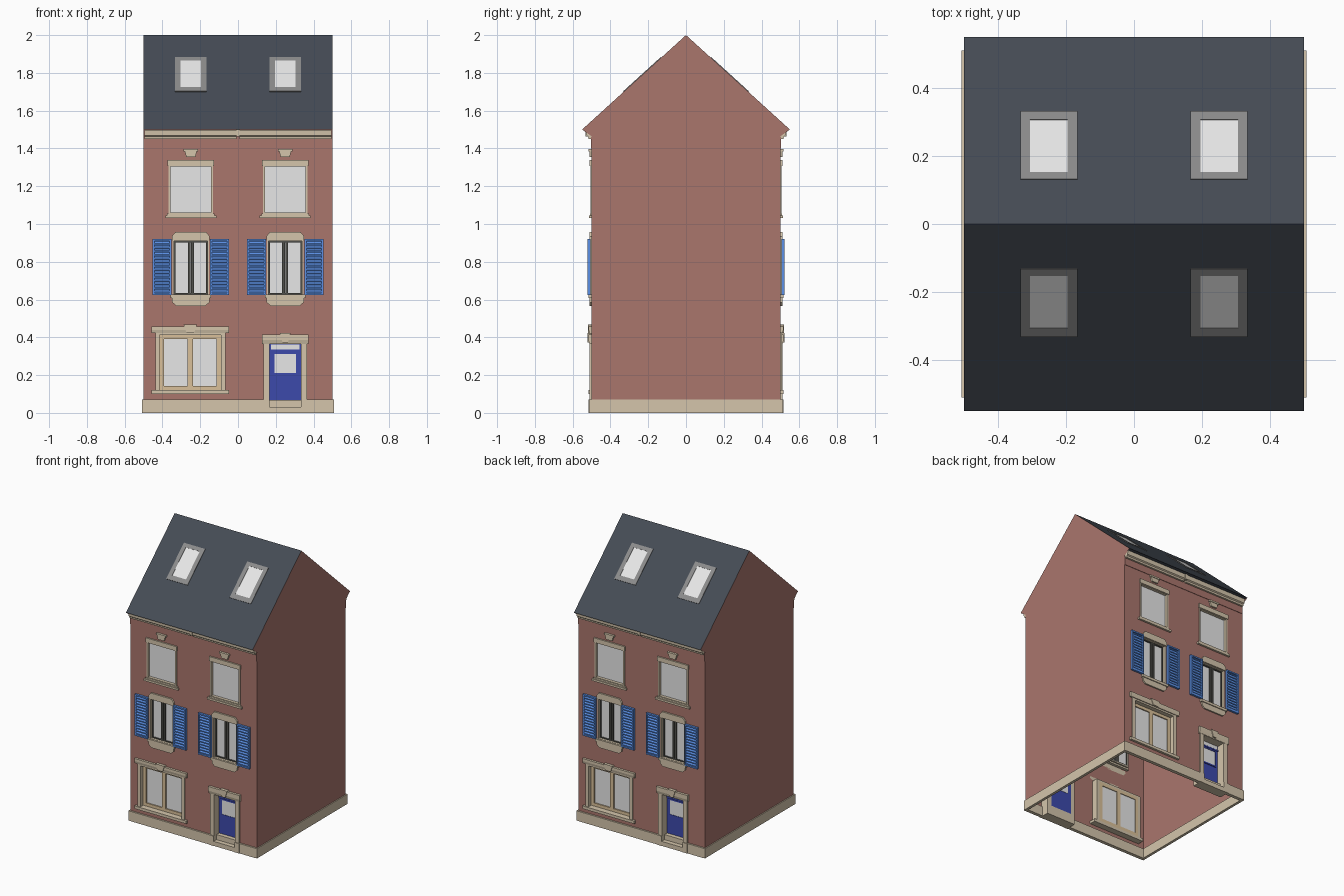
import bpy, bmesh, math
from mathutils import Matrix, Vector


def material(name, rgb):
    m = bpy.data.materials.new(name)
    m.diffuse_color = (*rgb, 1)
    return m


BRICK = material("brick", (0.40, 0.18, 0.152))
STONE = material("stone", (0.66, 0.56, 0.41))
WOOD = material("tan wood", (0.70, 0.53, 0.32))
SLATE = material("slate", (0.06, 0.071, 0.091))
GLASS = material("glass", (0.80, 0.80, 0.80))
GREY = material("grey metal", (0.26, 0.26, 0.26))
DARK = material("dark frame", (0.08, 0.08, 0.07))
BLUE = material("shutter blue", (0.12, 0.32, 0.90))
NAVY = material("door blue", (0.046, 0.067, 0.41))


# --- helpers: facade coordinates are x, d (distance out from the wall), z ---
def P(x, d, z):
    return Vector((x, -0.5 - d, z))


def extrude(bm, pts, vec):
    a = [bm.verts.new(p) for p in pts]
    b = [bm.verts.new(p + vec) for p in pts]
    bm.faces.new(a)
    bm.faces.new(b[::-1])
    for i in range(len(a)):
        j = (i + 1) % len(a)
        bm.faces.new((a[j], a[i], b[i], b[j]))


def plate(bm, pts, d0, d1):
    """Outline in x, z given thickness from d0 to d1."""
    extrude(bm, [P(x, d0, z) for x, z in pts], Vector((0, d0 - d1, 0)))


def box(bm, x0, x1, d0, d1, z0, z1):
    plate(bm, [(x0, z0), (x1, z0), (x1, z1), (x0, z1)], d0, d1)


def moulding(bm, pts, x0, x1):
    """Profile in d, z run along x."""
    extrude(bm, [P(x0, d, z) for d, z in pts], Vector((x1 - x0, 0, 0)))


def frame(bm, x0, x1, z0, z1, w, d0, d1):
    box(bm, x0, x0 + w, d0, d1, z0, z1)
    box(bm, x1 - w, x1, d0, d1, z0, z1)
    box(bm, x0 + w, x1 - w, d0, d1, z0, z0 + w)
    box(bm, x0 + w, x1 - w, d0, d1, z1 - w, z1)


def keystone(bm, c, z0, z1, w0, w1, d):
    plate(bm, [(c - w0, z0), (c + w0, z0), (c + w1, z1), (c - w1, z1)], 0, d)


def add(name, mat, bm, closed=True, both=True):
    """Make the object and, if wanted, its half-turn copy on the back."""
    if closed:
        bmesh.ops.recalc_face_normals(bm, faces=bm.faces)
    me = bpy.data.meshes.new(name)
    bm.to_mesh(me)
    bm.free()
    me.materials.append(mat)
    for side in ("front", "back") if both else ("",):
        ob = bpy.data.objects.new((side + "_" + name).strip("_"), me)
        ob.rotation_euler.z = math.pi if side == "back" else 0
        bpy.context.collection.objects.link(ob)


# --- facade sheet with window and door openings ---
holes = [(-0.42, -0.085, 0.118, 0.425), (0.165, 0.335, 0, 0.37)]
for c in (-0.25, 0.25):
    holes += [(c - 0.09, c + 0.09, 0.625, 0.915), (c - 0.115, c + 0.115, 1.055, 1.305)]
xs = sorted({-0.5, 0.5} | {v for h in holes for v in h[:2]})
zs = sorted({0, 1.5} | {v for h in holes for v in h[2:]})
bm = bmesh.new()
for x0, x1 in zip(xs, xs[1:]):
    for z0, z1 in zip(zs, zs[1:]):
        mx, mz = (x0 + x1) / 2, (z0 + z1) / 2
        if not any(h[0] < mx < h[1] and h[2] < mz < h[3] for h in holes):
            bm.faces.new([bm.verts.new(P(x, 0, z)) for x, z in ((x0, z0), (x1, z0), (x1, z1), (x0, z1))])
bmesh.ops.remove_doubles(bm, verts=bm.verts, dist=1e-5)
add("wall", BRICK, bm, closed=False)
bm = bmesh.new()
box(bm, -0.5, 0.5, -0.002, 0.003, 1.4, 1.46)
add("wall_band", BRICK, bm)

# gable wall on each side, reaching out under the eaves
bm = bmesh.new()
bm.faces.new([bm.verts.new((0.5, y, z)) for y, z in
              ((-0.5, 0), (0.5, 0), (0.5, 1.465), (0.55, 1.5), (0, 2), (-0.55, 1.5), (-0.5, 1.465))])
add("gable_wall", BRICK, bm, closed=False)

# roof slope with its soffit
bm = bmesh.new()
for pts in (((-0.5, -0.55, 1.5), (0.5, -0.55, 1.5), (0.5, 0, 2), (-0.5, 0, 2)),
            ((-0.5, -0.5, 1.5), (0.5, -0.5, 1.5), (0.5, -0.55, 1.5), (-0.5, -0.55, 1.5))):
    bm.faces.new([bm.verts.new(p) for p in pts])
add("roof", SLATE, bm, closed=False)

# skylights lie flat in the roof slope
L = math.hypot(0.55, 0.5)
slope = Matrix(((1, 0, 0, 0), (0, -0.55 / L, -0.5 / L, 0), (0, -0.5 / L, 0.55 / L, 2), (0, 0, 0, 1)))


def slope_box(bm, x0, x1, s0, s1, h):
    pts = [Vector(p) for p in ((x0, s0, -0.004), (x1, s0, -0.004), (x1, s1, -0.004), (x0, s1, -0.004))]
    extrude(bm, [slope @ p for p in pts], slope.to_3x3() @ Vector((0, 0, h + 0.004)))


fr, gl = bmesh.new(), bmesh.new()
for c in (-0.25, 0.25):
    for x0, x1, s0, s1 in ((-0.084, -0.055, 0.176, 0.446), (0.055, 0.084, 0.176, 0.446),
                           (-0.055, 0.055, 0.176, 0.203), (-0.055, 0.055, 0.412, 0.446)):
        slope_box(fr, c + x0, c + x1, s0, s1, 0.004)
    slope_box(gl, c - 0.055, c + 0.055, 0.203, 0.412, 0.002)
add("skylight_frame", GREY, fr)
add("skylight_glass", GLASS, gl)

# cornice under the eaves, in two lengths with a centre joint
bm = bmesh.new()
for x0, x1 in ((-0.495, -0.008), (0.008, 0.495)):
    moulding(bm, [(0, 1.45), (0.016, 1.45), (0.018, 1.462), (0.026, 1.468), (0.028, 1.498), (0, 1.498)], x0, x1)
box(bm, -0.008, 0.008, 0, 0.032, 1.462, 1.499)
add("cornice", STONE, bm)

# plinth, left open at the door, and side plinth
bm = bmesh.new()
box(bm, -0.5, 0.135, -0.012, 0.012, 0, 0.07)
box(bm, 0.365, 0.5, -0.012, 0.012, 0, 0.07)
extrude(bm, [Vector((0.488, y, z)) for y, z in ((-0.51, 0), (0.51, 0), (0.51, 0.07), (-0.51, 0.07))],
        Vector((0.019, 0, 0)))
add("plinth", STONE, bm)

# --- top floor windows ---
st, gl = bmesh.new(), bmesh.new()
for c in (-0.25, 0.25):
    frame(st, c - 0.118, c + 0.118, 1.05, 1.315, 0.01, -0.025, 0.005)
    box(st, c - 0.122, c + 0.122, 0, 0.01, 1.308, 1.34)
    box(st, c - 0.135, c + 0.135, 0, 0.014, 1.032, 1.046)
    box(st, c - 0.125, c + 0.125, 0, 0.008, 1.046, 1.056)
    keystone(st, c, 1.355, 1.385, 0.024, 0.032, 0.012)
    box(st, c - 0.038, c + 0.038, 0, 0.016, 1.385, 1.397)
    box(gl, c - 0.115, c + 0.115, -0.022, -0.016, 1.055, 1.31)
add("top_window_surround", STONE, st)
add("top_window_glass", GLASS, gl)

# --- middle floor windows with louvred shutters ---
st, dk, gl, sh = (bmesh.new() for _ in range(4))
for c in (-0.25, 0.25):
    plate(st, [(c + x, z) for x, z in ((-0.1, 0.912), (0.1, 0.912), (0.1, 0.935), (0.082, 0.957),
                                       (-0.082, 0.957), (-0.1, 0.935))], 0, 0.012)
    box(st, c - 0.108, c + 0.108, -0.02, 0.016, 0.608, 0.626)
    plate(st, [(c + x, z) for x, z in ((-0.1, 0.608), (-0.098, 0.585), (-0.078, 0.567), (0.078, 0.567),
                                       (0.098, 0.585), (0.1, 0.608))], 0, 0.01)
    frame(st, c - 0.096, c + 0.096, 0.62, 0.918, 0.008, -0.03, 0.005)
    frame(dk, c - 0.088, c + 0.088, 0.626, 0.911, 0.008, -0.03, -0.012)
    for s in (-1, 1):
        m = c + s * 0.009
        box(dk, m - 0.007, m + 0.007, -0.03, -0.012, 0.634, 0.903)
        x = c + s * 0.152
        frame(sh, x - 0.05, x + 0.05, 0.625, 0.92, 0.01, 0.006, 0.021)
        box(sh, x - 0.04, x + 0.04, 0.006, 0.009, 0.635, 0.91)
        for i in range(14):
            z = 0.637 + i * 0.0195
            moulding(sh, [(0.008, z + 0.008), (0.018, z), (0.018, z + 0.007), (0.008, z + 0.017)],
                     x - 0.04, x + 0.04)
    box(gl, c - 0.085, c + 0.085, -0.026, -0.02, 0.63, 0.908)
add("middle_window_surround", STONE, st)
add("middle_window_frame", DARK, dk)
add("middle_window_glass", GLASS, gl)
add("shutters", BLUE, sh)

# --- wide ground floor window ---
c = -0.2525
st, wd, gl = bmesh.new(), bmesh.new(), bmesh.new()
for s in (-1, 1):
    a, b = sorted((c + s * 0.185, c + s * 0.163))
    box(st, a, b, -0.045, 0.008, 0.118, 0.426)
box(st, c - 0.163, c + 0.163, -0.045, 0.006, 0.412, 0.426)
moulding(st, [(0, 0.424), (0.012, 0.424), (0.016, 0.44), (0.016, 0.458), (0, 0.458)], c - 0.205, c + 0.205)
box(st, c - 0.205, c + 0.205, -0.045, 0.016, 0.1, 0.12)
keystone(st, c, 0.424, 0.467, 0.02, 0.035, 0.02)
frame(wd, c - 0.164, c + 0.164, 0.118, 0.414, 0.024, -0.045, -0.025)
box(wd, c - 0.014, c + 0.014, -0.045, -0.025, 0.14, 0.39)
box(gl, c - 0.145, c + 0.145, -0.04, -0.033, 0.135, 0.395)
add("wide_window_surround", STONE, st)
add("wide_window_frame", WOOD, wd)
add("wide_window_glass", GLASS, gl)

# --- door in a deep stone reveal with steps ---
c = 0.25
st, dr, gl = bmesh.new(), bmesh.new(), bmesh.new()
for s in (-1, 1):
    a, b = sorted((c + s * 0.115, c + s * 0.083))
    box(st, a, b, -0.06, 0.01, 0, 0.37)
    a, b = sorted((c + s * 0.12, c + s * 0.083))
    box(st, a, b, 0, 0.015, 0, 0.07)
box(st, c - 0.083, c + 0.083, -0.06, 0.01, 0.364, 0.375)
moulding(st, [(0, 0.366), (0.012, 0.366), (0.017, 0.385), (0.017, 0.415), (0, 0.415)], c - 0.123, c + 0.123)
keystone(st, c, 0.372, 0.422, 0.014, 0.028, 0.022)
box(st, c - 0.083, c + 0.083, -0.06, 0.013, 0, 0.032)
box(st, c - 0.083, c + 0.083, -0.06, -0.02, 0.032, 0.068)
box(dr, c - 0.083, c + 0.083, -0.06, -0.05, 0.068, 0.366)
frame(dr, c - 0.068, c + 0.068, 0.2, 0.322, 0.01, -0.05, -0.044)
box(dr, c - 0.083, c + 0.083, -0.05, -0.044, 0.324, 0.333)
box(gl, c - 0.058, c + 0.058, -0.062, -0.047, 0.21, 0.312)
box(gl, c - 0.075, c + 0.075, -0.062, -0.047, 0.336, 0.362)
add("door_surround_and_steps", STONE, st)
add("door", NAVY, dr)
add("door_glass", GLASS, gl)
